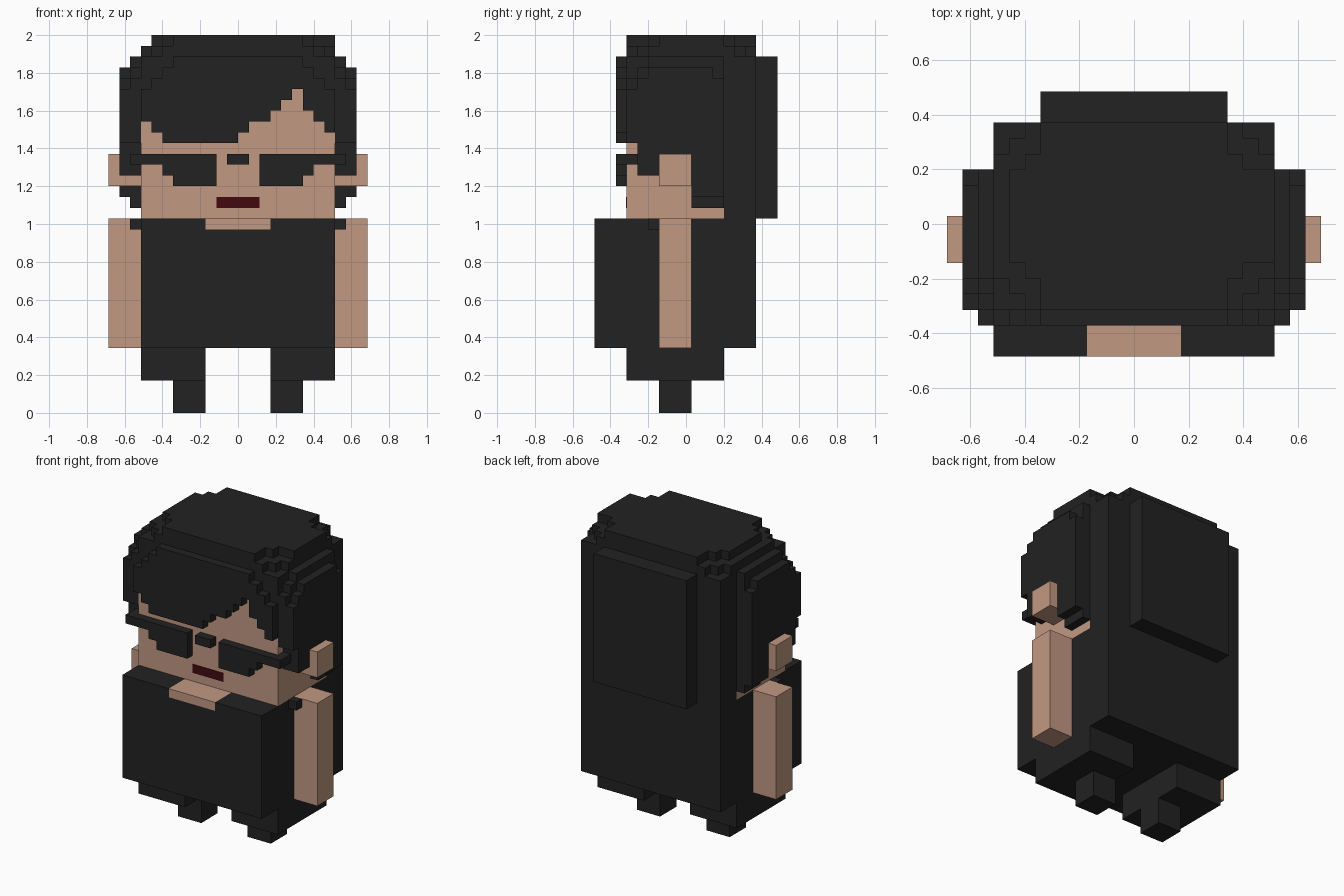
import bpy, bmesh
from mathutils import Vector

cube = bpy.data.objects.get("Cube")
if cube:
    bpy.data.objects.remove(cube, do_unlink=True)

U = 2 / 35  # one block; all sizes below are in blocks


def material(name, rgb):
    m = bpy.data.materials.new(name)
    m.use_nodes = True
    m.diffuse_color = (*rgb, 1)
    m.node_tree.nodes["Principled BSDF"].inputs["Base Color"].default_value = (*rgb, 1)
    return m


BLACK = material("soft_black", (0.016, 0.016, 0.016))
SKIN = material("skin", (0.539, 0.314, 0.223))
RED = material("dark_red", (0.054, 0.003, 0.005))


def prism(name, mat, axis, pts, lo, hi, mirror=False):
    """Extrude a 2D outline along the given axis from lo to hi."""
    place = {"x": lambda a, b, d: (d, a, b),
             "y": lambda a, b, d: (a, d, b),
             "z": lambda a, b, d: (a, b, d)}[axis]
    bm = bmesh.new()
    face = bm.faces.new([bm.verts.new(Vector(place(a, b, lo)) * U) for a, b in pts])
    new = bmesh.ops.extrude_face_region(bm, geom=[face])["geom"]
    verts = [v for v in new if isinstance(v, bmesh.types.BMVert)]
    bmesh.ops.translate(bm, verts=verts, vec=Vector(place(0, 0, hi - lo)) * U)
    bmesh.ops.recalc_face_normals(bm, faces=bm.faces)
    me = bpy.data.meshes.new(name)
    bm.to_mesh(me)
    bm.free()
    me.materials.append(mat)
    ob = bpy.data.objects.new(name, me)
    bpy.context.collection.objects.link(ob)
    if mirror:
        ob.modifiers.new("Mirror", "MIRROR")
    return ob


def box(name, mat, x, y, z, mirror=False):
    pts = [(x[0], y[0]), (x[1], y[0]), (x[1], y[1]), (x[0], y[1])]
    return prism(name, mat, "z", pts, z[0], z[1], mirror)


# Legs and feet
box("feet", BLACK, (3, 6), (-2.5, 0.5), (0, 3), True)
box("legs", BLACK, (3, 9), (-5.5, 3.5), (3, 6), True)

# Torso with a neckline notch filled by skin
box("torso", BLACK, (-9, 9), (-8.5, 6.5), (6, 17))
prism("shoulders", BLACK, "z",
      [(-9, -8.5), (-3, -8.5), (-3, -5.5), (3, -5.5), (3, -8.5), (9, -8.5),
       (9, 6.5), (-9, 6.5)], 17, 18)
box("neckline", SKIN, (-3, 3), (-8.5, -5.5), (17, 18))

# Arms
box("arms", SKIN, (9, 12), (-2.5, 0.5), (6, 18), True)
box("sleeve_edges", BLACK, (9, 10), (-3.5, -2.5), (17, 18), True)

# Head, ears and mouth
box("head", SKIN, (-9, 9), (-5.5, 3.5), (18, 30))
box("ears", SKIN, (9, 12), (-2.5, 0.5), (21, 24), True)
box("mouth", RED, (-2, 2), (-5.57, -5.5), (19, 20))

# Hair over the crown and down the back
prism("hair_crown_and_back", BLACK, "x",
      [(3.5, 18), (6.5, 18), (6.5, 33), (-5.5, 33), (-5.5, 30), (3.5, 30)], -9, 9)
box("hair_back_panel", BLACK, (-6, 6), (6.5, 8.5), (18, 33))


# Stepped top layers of the hair
def both_sides(right):
    return right + [(-x, y) for x, y in reversed(right)]


prism("hair_top_lower", BLACK, "z", both_sides(
    [(6, -5.5), (7, -5.5), (7, -4.5), (8, -4.5), (8, -3.5), (9, -3.5),
     (9, 4.5), (8, 4.5), (8, 5.5), (7, 5.5), (7, 6.5), (6, 6.5)]), 33, 34)
top = both_sides(
    [(6, -5.5), (6, -3.5), (7, -3.5), (7, -2.5), (9, -2.5), (9, 3.5),
     (7, 3.5), (7, 4.5), (6, 4.5), (6, 6.5)])
prism("hair_top_upper", BLACK, "z", [(max(x, -8), y) for x, y in top], 34, 35)

# Side hair: inner and outer layers around the ears
prism("side_hair_inner", BLACK, "x",
      [(-5.5, 25), (-4.5, 25), (-4.5, 22), (-2.5, 22), (-2.5, 24), (0.5, 24),
       (0.5, 19), (3.5, 19), (3.5, 33), (-3.5, 33), (-3.5, 32), (-4.5, 32),
       (-4.5, 31), (-5.5, 31)], 9, 10, True)
prism("side_hair_outer", BLACK, "x",
      [(-5.5, 25), (-4.5, 25), (-4.5, 22), (-2.5, 22), (-2.5, 24), (0.5, 24),
       (0.5, 20), (3.5, 20), (3.5, 31), (2.5, 31), (2.5, 32), (-3.5, 32),
       (-3.5, 31), (-4.5, 31), (-4.5, 30), (-5.5, 30)], 10, 11, True)

# Fringe with its stepped parting
prism("fringe", BLACK, "y",
      [(-9, 27), (-8, 27), (-8, 26), (-7, 26), (-7, 25), (0, 25), (0, 26), (1, 26),
       (1, 27), (3, 27), (3, 28), (4, 28), (4, 29), (5, 29), (5, 30), (6, 30),
       (6, 28), (7, 28), (7, 27), (8, 27), (8, 26), (9, 26),
       (9, 30), (8, 30), (8, 31), (7, 31), (7, 32), (6, 32), (6, 33),
       (-6, 33), (-6, 32), (-7, 32), (-7, 31), (-8, 31), (-8, 30), (-9, 30)],
      -6.5, -5.5)

# Sunglasses
prism("lenses", BLACK, "y",
      [(2, 21), (6, 21), (6, 22), (7, 22), (7, 23), (9, 23), (9, 24), (2, 24)],
      -6.5, -5.5, True)
box("glasses_bridge", BLACK, (-1, 1), (-6.5, -5.5), (23, 24))
box("glasses_arms", BLACK, (9, 10), (-6.5, -4.5), (23, 24), True)
